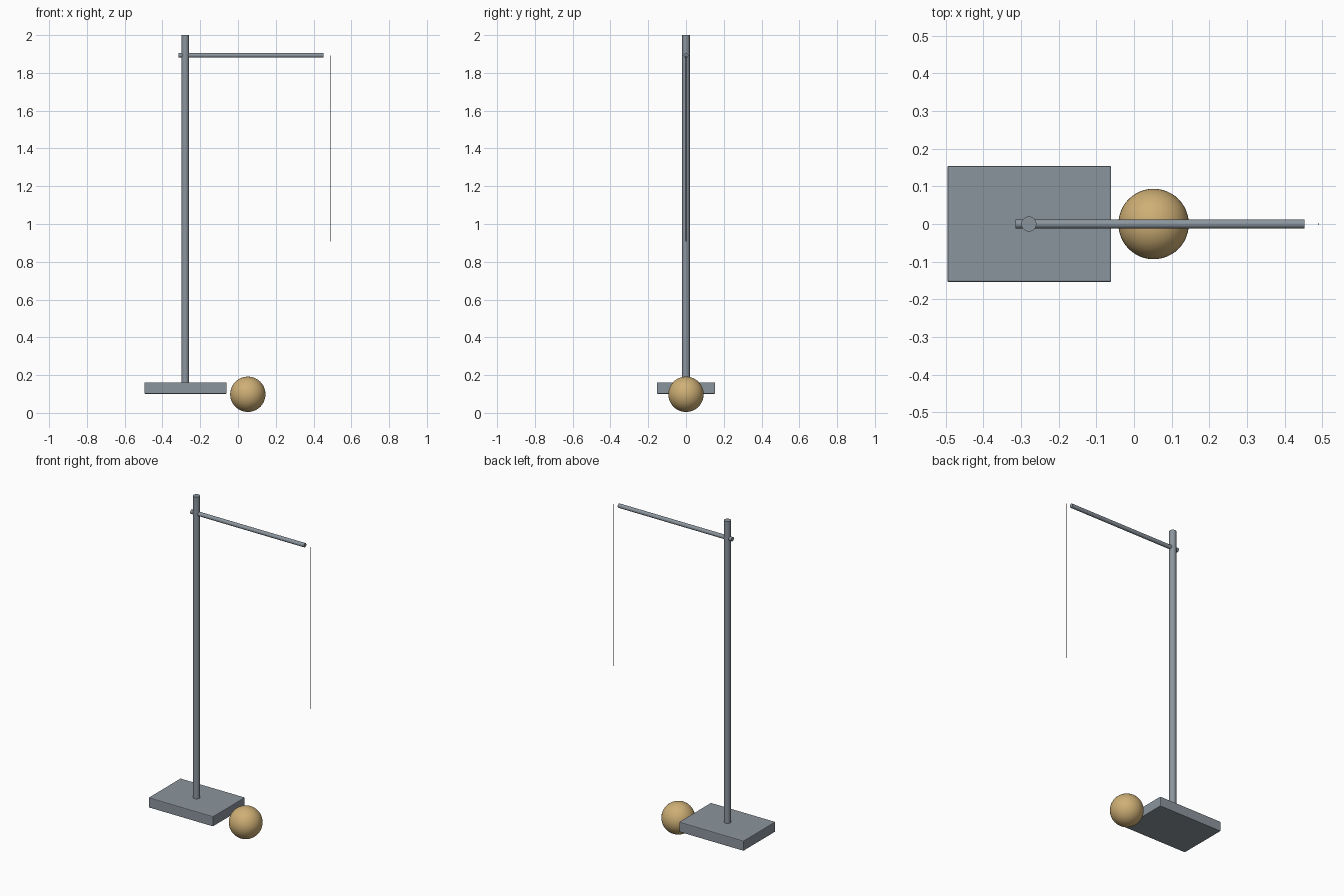
import bpy, math

if "Cube" in bpy.data.objects:
    bpy.data.objects.remove(bpy.data.objects["Cube"])


def material(name, rgb):
    m = bpy.data.materials.new(name)
    m.diffuse_color = (*rgb, 1)
    m.use_nodes = True
    m.node_tree.nodes["Principled BSDF"].inputs["Base Color"].default_value = m.diffuse_color
    return m


steel = material("steel grey", (0.26, 0.30, 0.34))
tan = material("tan", (0.62, 0.43, 0.18))
cord = material("dark cord", (0.03, 0.03, 0.035))


def finish(name, mat, smooth=True):
    ob = bpy.context.object
    ob.name = name
    ob.data.materials.append(mat)
    if smooth:
        bpy.ops.object.shade_smooth_by_angle(angle=math.radians(40))
    return ob


def rod(name, mat, radius, length, centre, sides, rotation=(0, 0, 0)):
    bpy.ops.mesh.primitive_cylinder_add(vertices=sides, radius=radius, depth=length,
                                        location=centre, rotation=rotation)
    return finish(name, mat)


# Base slab with slightly softened edges
bpy.ops.mesh.primitive_cube_add(size=1, location=(-0.278, 0, 0.131))
bpy.context.object.scale = (0.435, 0.308, 0.061)
bpy.ops.object.transform_apply(location=False, rotation=False, scale=True)
base = finish("base", steel, smooth=False)
bevel = base.modifiers.new("soft edges", 'BEVEL')
bevel.width = 0.004
bevel.segments = 2

# Upright post and horizontal arm
rod("post", steel, 0.02, 1.84, (-0.279, 0, 1.08), 24)
rod("arm", steel, 0.0125, 0.766, (0.069, 0, 1.893), 16, (0, math.pi / 2, 0))

# Hanging cord beyond the arm tip
rod("cord", cord, 0.0015, 0.986, (0.49, 0, 1.40), 8)

# Ball beside the base
bpy.ops.mesh.primitive_uv_sphere_add(segments=48, ring_count=24, radius=0.0935,
                                     location=(0.052, 0, 0.0985))
finish("ball", tan)
bpy.context.object.data.shade_smooth()
